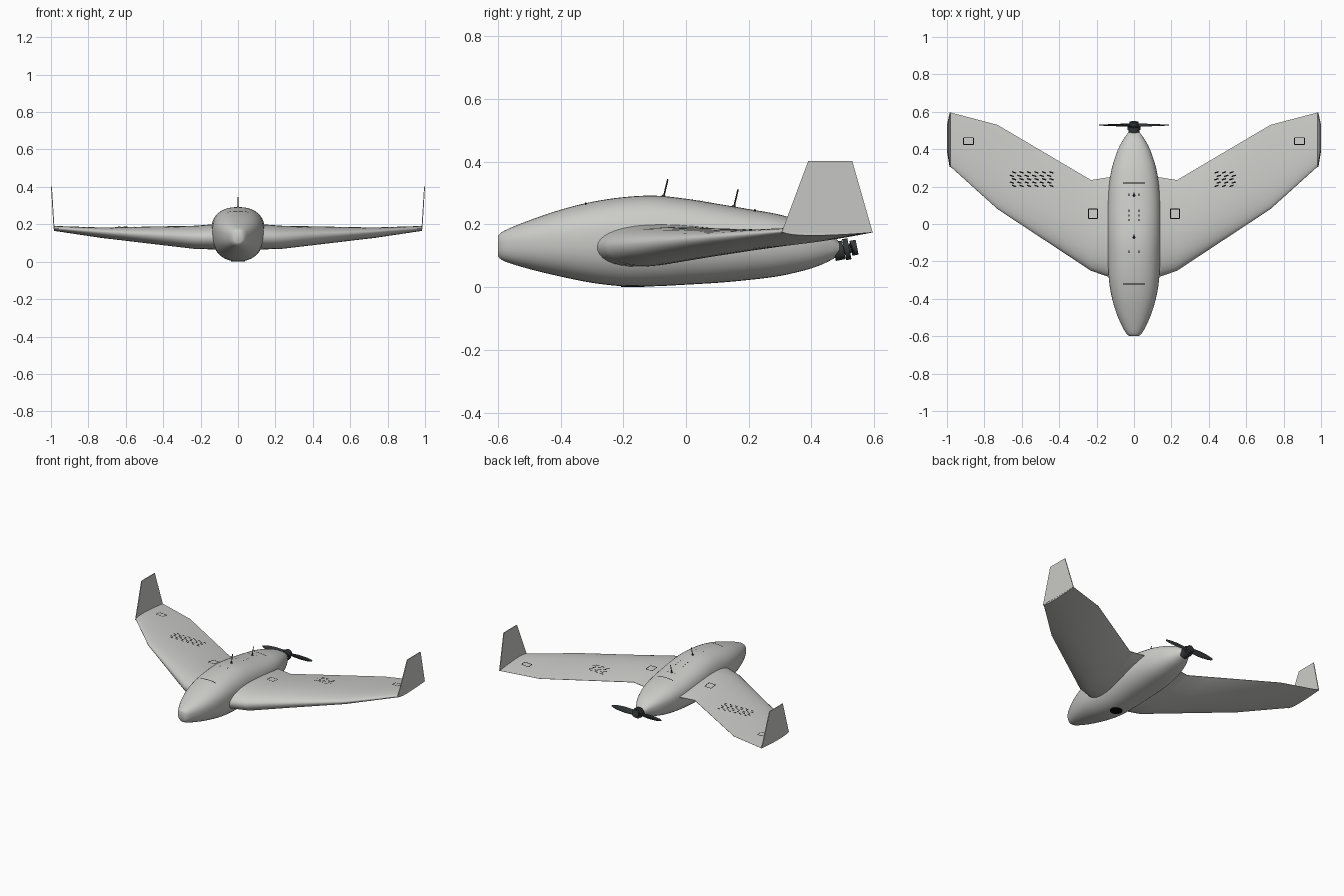
import bpy, bmesh, math
from mathutils import Matrix, Vector

cube = bpy.data.objects.get("Cube")
if cube:
    bpy.data.objects.remove(cube, do_unlink=True)


def material(name, rgb, roughness=0.5):
    mat = bpy.data.materials.new(name)
    mat.use_nodes = True
    mat.diffuse_color = (*rgb, 1)
    shader = mat.node_tree.nodes["Principled BSDF"]
    shader.inputs["Base Color"].default_value = (*rgb, 1)
    shader.inputs["Roughness"].default_value = roughness
    return mat


GREY = material("light_grey", (0.6, 0.6, 0.58))
DARK = material("dark_grey", (0.035, 0.04, 0.042))
BLACK = material("black", (0.003, 0.003, 0.003))


def finish(name, bm, mat, angle=40):
    bmesh.ops.recalc_face_normals(bm, faces=bm.faces)
    mesh = bpy.data.meshes.new(name)
    bm.to_mesh(mesh)
    bm.free()
    mesh.materials.append(mat)
    obj = bpy.data.objects.new(name, mesh)
    bpy.context.collection.objects.link(obj)
    bpy.ops.object.select_all(action="DESELECT")
    obj.select_set(True)
    bpy.context.view_layer.objects.active = obj
    bpy.ops.object.shade_smooth_by_angle(angle=math.radians(angle))
    return obj


def loft(bm, rings):
    """Skin a list of closed rings and cap both ends."""
    loops = [[bm.verts.new(p) for p in ring] for ring in rings]
    for a, b in zip(loops, loops[1:]):
        for i in range(len(a)):
            j = (i + 1) % len(a)
            bm.faces.new((a[i], a[j], b[j], b[i]))
    bm.faces.new(loops[0])
    bm.faces.new(loops[-1])


def lerp(a, b, t):
    return [p + (q - p) * t for p, q in zip(a, b)]


def sample(table, key):
    """Row of a table at a given first value."""
    for a, b in zip(table, table[1:]):
        if key <= b[0]:
            return lerp(a, b, (key - a[0]) / (b[0] - a[0]))
    return table[-1]


def smooth_table(table, steps=4):
    """Refine a table with a Catmull-Rom spline."""
    out = []
    last = len(table) - 1
    for i in range(last):
        p, q = table[i], table[i + 1]
        before, after = table[max(i - 1, 0)], table[min(i + 2, last)]
        for k in range(steps):
            t = k / steps
            out.append([0.5 * (2 * b + (c - a) * t + (2 * a - 5 * b + 4 * c - d) * t * t
                               + (3 * b - a - 3 * c + d) * t ** 3)
                        for a, b, c, d in zip(before, p, q, after)])
    return out + [table[-1]]


# Fuselage: y, half width, bottom, top
BODY = smooth_table([
    (-0.6, 0.024, 0.1, 0.162), (-0.58, 0.045, 0.083, 0.18), (-0.5, 0.085, 0.058, 0.213),
    (-0.4, 0.117, 0.034, 0.247), (-0.3, 0.134, 0.014, 0.272), (-0.2, 0.14, 0.003, 0.287),
    (-0.1, 0.143, 0.003, 0.292), (0, 0.144, 0.008, 0.282), (0.1, 0.142, 0.014, 0.266),
    (0.2, 0.135, 0.023, 0.249), (0.3, 0.118, 0.036, 0.231), (0.4, 0.085, 0.06, 0.2),
    (0.46, 0.052, 0.085, 0.17), (0.49, 0.03, 0.105, 0.142)])
POWER = 2.35


def body_ring(y, half, bottom, top, count=40):
    middle = bottom + 0.56 * (top - bottom)
    ring = []
    for i in range(count):
        a = math.tau * i / count
        c, s = math.cos(a), math.sin(a)
        height = top - middle if s > 0 else middle - bottom
        ring.append((half * math.copysign(abs(c) ** (2 / POWER), c), y,
                     middle + height * math.copysign(abs(s) ** (2 / POWER), s)))
    return ring


def body_top(x, y):
    _, half, bottom, top = sample(BODY, y)
    middle = bottom + 0.56 * (top - bottom)
    return middle + (top - middle) * (1 - abs(x / half) ** POWER) ** (1 / POWER)


bm = bmesh.new()
loft(bm, [body_ring(*row) for row in BODY])
finish("fuselage", bm, GREY)

# Wings: x, leading y, trailing y, leading z, trailing z, upper and lower thickness
WING = [(0.07, -0.305, 0.26, 0.13, 0.16, 0.065, 0.074),
        (0.23, -0.25, 0.235, 0.13, 0.16, 0.052, 0.07),
        (0.73, 0.08, 0.53, 0.16, 0.163, 0.022, 0.034),
        (0.985, 0.31, 0.597, 0.178, 0.175, 0.014, 0.012)]


def foil(u):
    return 10 * u ** 0.5 * 0.2969 - 1.26 * u - 3.516 * u ** 2 + 2.843 * u ** 3 - 1.015 * u ** 4


def wing_point(row, u, upper):
    x, lead, trail, zl, zt, up, low = row
    z = zl + (zt - zl) * u
    z += (up if upper else -low) * foil(u)
    return (x, lead + (trail - lead) * u, z)


def wing_top(x, y):
    row = sample(WING, abs(x))
    return wing_point(row, (y - row[1]) / (row[2] - row[1]), True)[2]


def wing_ring(row, n=24):
    us = [(1 - math.cos(math.pi * i / n)) / 2 for i in range(n + 1)]
    return ([wing_point(row, u, True) for u in us]
            + [wing_point(row, u, False) for u in us[-1:0:-1]])


def mirror(points, side):
    return [(side * x, y, z) for x, y, z in points]


for side, label in ((1, "left"), (-1, "right")):
    bm = bmesh.new()
    rows = [lerp(a, b, k / 4) for a, b in zip(WING, WING[1:]) for k in range(4)]
    loft(bm, [mirror(wing_ring(row), side) for row in rows + [WING[-1]]])
    finish(label + "_wing", bm, GREY)

    # Thin upright tip fin, leaning slightly outward
    outline = [(0.981, 0.305, 0.175), (0.981, 0.595, 0.175), (0.995, 0.53, 0.403), (0.995, 0.39, 0.403)]
    bm = bmesh.new()
    loft(bm, [mirror([(x + dx, y, z) for x, y, z in outline], side) for dx in (0, 0.005)])
    finish(label + "_winglet", bm, GREY, 30)


def stripe(bm, start, end, width, surface, steps=6):
    """Thin painted strip laid over a surface."""
    a, b = Vector(start), Vector(end)
    across = (b - a).orthogonal().normalized() * width / 2
    pairs = []
    for k in range(steps + 1):
        p = a.lerp(b, k / steps)
        pairs.append([bm.verts.new((q.x, q.y, surface(q.x, q.y) + 0.0025))
                      for q in (p - across, p + across)])
    for (p, q), (r, s) in zip(pairs, pairs[1:]):
        bm.faces.new((p, q, s, r))


# Servo hatch outlines and slanted dash marks on the wings
for side, label in ((1, "left"), (-1, "right")):
    bm = bmesh.new()
    for cx, cy, w, h in ((0.22, 0.055, 0.024, 0.025), (0.885, 0.443, 0.026, 0.018)):
        corners = [(side * (cx + i * w), cy + j * h) for i, j in ((-1, -1), (-1, 1), (1, 1), (1, -1))]
        for p, q in zip(corners, corners[1:] + corners[:1]):
            stripe(bm, p, q, 0.005, wing_top)
    columns = 6 if side < 0 else 3
    for row in range(5):
        for col in range(columns):
            x = 0.43 + col * 0.04 + (row % 2) * 0.012
            y = 0.2 + row * 0.018
            stripe(bm, (side * x, y), (side * (x + 0.022), y + 0.007), 0.007, wing_top, 2)
    finish(label + "_wing_markings", bm, BLACK)

# Hatch seams on the spine
bm = bmesh.new()
for y in (0.22, -0.32):
    stripe(bm, (-0.058, y), (0.058, y), 0.005, body_top, 12)
for x in (-0.027, 0.027):
    for y in (-0.155, 0.015, 0.04, 0.065, 0.15):
        stripe(bm, (x, y), (x, y + 0.012), 0.004, body_top, 2)
finish("hatch_seams", bm, BLACK)


def rod(name, start, end, radius, mat, tip=None, sides=16):
    a, b = Vector(start), Vector(end)
    bm = bmesh.new()
    turn = (b - a).to_track_quat("Z", "Y").to_matrix().to_4x4()
    bmesh.ops.create_cone(bm, cap_ends=True, segments=sides, radius1=radius,
                          radius2=radius if tip is None else tip, depth=(b - a).length,
                          matrix=Matrix.Translation((a + b) / 2) @ turn)
    return finish(name, bm, mat)


# Antennas with small feet
for label, y in (("front", -0.072), ("rear", 0.152)):
    z = body_top(0, y)
    rod(label + "_antenna", (0, y, z - 0.005), (0, y + 0.014, z + 0.054), 0.0025, DARK, sides=8)
    rod(label + "_antenna_foot", (0, y, z - 0.004), (0, y + 0.001, z + 0.005), 0.009, DARK, 0.004)

# Belly camera window
rod("camera_window", (0, -0.17, 0), (0, -0.17, 0.008), 0.038, BLACK, sides=32)

# Motor, tilted along the thrust line
AXIS = Vector((0, 1, 0.2)).normalized()
BASE = Vector((0, 0.472, 0.113))
for label, start, end, radius in (("motor_mount", 0, 0.032, 0.03), ("motor_can", 0.033, 0.05, 0.034),
                                  ("motor_shaft", 0.028, 0.07, 0.014), ("propeller_hub", 0.055, 0.075, 0.024)):
    rod(label, BASE + AXIS * start, BASE + AXIS * end, radius, DARK, sides=24)

# Twisted two-blade propeller
hub = BASE + AXIS * 0.058
bm = bmesh.new()
for side in (1, -1):
    rings = []
    for r, chord, pitch in ((0.005, 0.012, 35), (0.04, 0.017, 28), (0.09, 0.019, 18),
                            (0.145, 0.015, 12), (0.175, 0.009, 9), (0.186, 0.003, 8)):
        turn = Matrix.Rotation(math.radians(pitch), 3, "X")
        ring = []
        for i in range(12):
            a = math.tau * i / 12
            p = turn @ Vector((r, 0.003 * math.sin(a), chord * math.cos(a)))
            ring.append(hub + Vector((side * p.x, side * p.y, p.z)))
        rings.append(ring)
    loft(bm, rings)
finish("propeller", bm, DARK)
